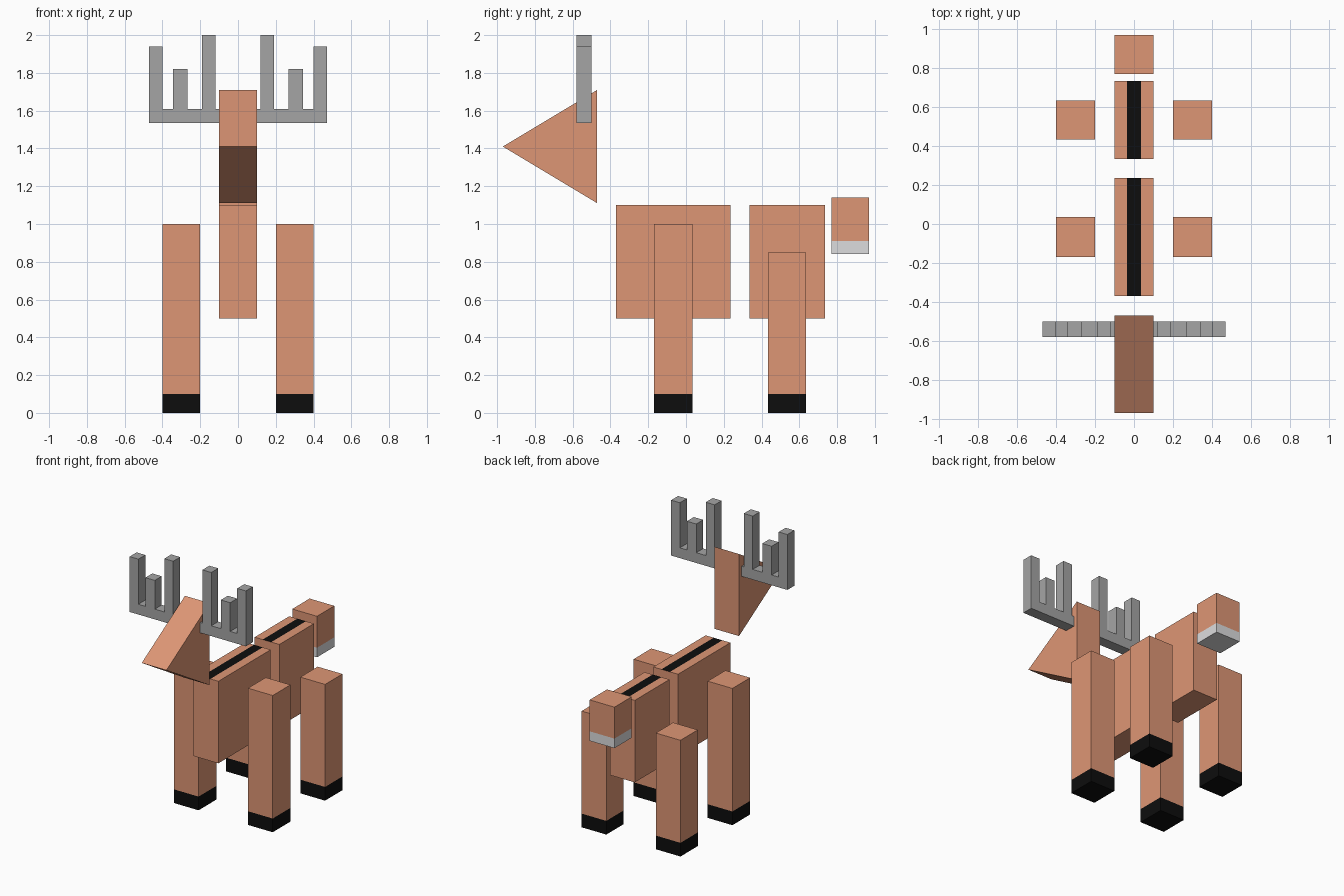
import bpy, bmesh
from mathutils import Vector

if "Cube" in bpy.data.objects:
    bpy.data.objects.remove(bpy.data.objects["Cube"])


def material(name, rgb):
    m = bpy.data.materials.new(name)
    m.diffuse_color = (*rgb, 1)
    m.use_nodes = True
    m.node_tree.nodes["Principled BSDF"].inputs["Base Color"].default_value = m.diffuse_color
    return m


BROWN = material("brown_hide", (0.73, 0.305, 0.178))
BLACK = material("black", (0.004, 0.004, 0.004))
GREY = material("antler_grey", (0.376, 0.376, 0.376))
WHITE = material("pale_tail", (0.72, 0.72, 0.73))


def finish(name, bm, mats):
    bmesh.ops.recalc_face_normals(bm, faces=bm.faces[:])
    me = bpy.data.meshes.new(name)
    bm.to_mesh(me)
    bm.free()
    for m in mats:
        me.materials.append(m)
    ob = bpy.data.objects.new(name, me)
    bpy.context.collection.objects.link(ob)
    return ob


def add_box(bm, x, y, z):
    v = bmesh.ops.create_cube(bm, size=1)["verts"]
    for p in v:
        p.co = Vector([a + (c + 0.5) * (b - a) for c, (a, b) in zip(p.co, (x, y, z))])


def box(name, x, y, z, mats, cuts=(), rule=None):
    """Box cut along planes (axis, position); rule picks faces of the second colour."""
    bm = bmesh.new()
    add_box(bm, x, y, z)
    for axis, pos in cuts:
        n = Vector((0, 0, 0))
        n[axis] = 1
        bmesh.ops.bisect_plane(bm, geom=bm.verts[:] + bm.edges[:] + bm.faces[:],
                               plane_co=n * pos, plane_no=n)
    bm.normal_update()
    if rule:
        for f in bm.faces:
            f.material_index = int(rule(f.calc_center_median(), f.normal))
    return finish(name, bm, mats)


def prism(name, yz, half_width, mat):
    bm = bmesh.new()
    f = bm.faces.new([bm.verts.new((-half_width, y, z)) for y, z in yz])
    r = bmesh.ops.extrude_face_region(bm, geom=[f])
    for v in r["geom"]:
        if isinstance(v, bmesh.types.BMVert):
            v.co.x = half_width
    return finish(name, bm, [mat])


# Body halves with a dark stripe along the back
def stripe(c, n):
    return n.z > 0.5 and abs(c.x) < 0.035


for name, y in (("front_body", (-0.37, 0.235)), ("rear_body", (0.335, 0.735))):
    box(name, (-0.1, 0.1), y, (0.5, 1.1), [BROWN, BLACK],
        [(0, -0.035), (0, 0.035)], stripe)

# Legs with dark hooves
for side, s in (("left", 1), ("right", -1)):
    x = tuple(sorted((0.2 * s, 0.4 * s)))
    for end, y, top in (("front", (-0.17, 0.035), 1.0), ("rear", (0.435, 0.635), 0.85)):
        box(f"{end}_{side}_leg", x, y, (0, top), [BROWN, BLACK],
            [(2, 0.1)], lambda c, n: c.z < 0.1)

# Tail with a pale underside
box("tail", (-0.1, 0.1), (0.77, 0.97), (0.84, 1.14), [BROWN, WHITE],
    [(2, 0.91)], lambda c, n: c.z < 0.91)

# Wedge head
prism("head", [(-0.97, 1.41), (-0.47, 1.71), (-0.47, 1.11)], 0.1, BROWN)

# Antlers: a bar with three tines on each side
for side, s in (("left", 1), ("right", -1)):
    # outline of the comb, from the head outward and back
    pts = [(0.09, 1.535), (0.47, 1.535)]
    for inner, outer, top in ((0.40, 0.47, 1.94), (0.267, 0.343, 1.82), (0.118, 0.19, 2.0)):
        pts += [(outer, 1.61), (outer, top), (inner, top), (inner, 1.61)]
    pts.remove((0.47, 1.61))
    pts.append((0.09, 1.61))
    bm = bmesh.new()
    f = bm.faces.new([bm.verts.new((s * x, -0.58, z)) for x, z in pts])
    r = bmesh.ops.extrude_face_region(bm, geom=[f])
    for v in r["geom"]:
        if isinstance(v, bmesh.types.BMVert):
            v.co.y = -0.5
    finish(f"{side}_antler", bm, [GREY])
